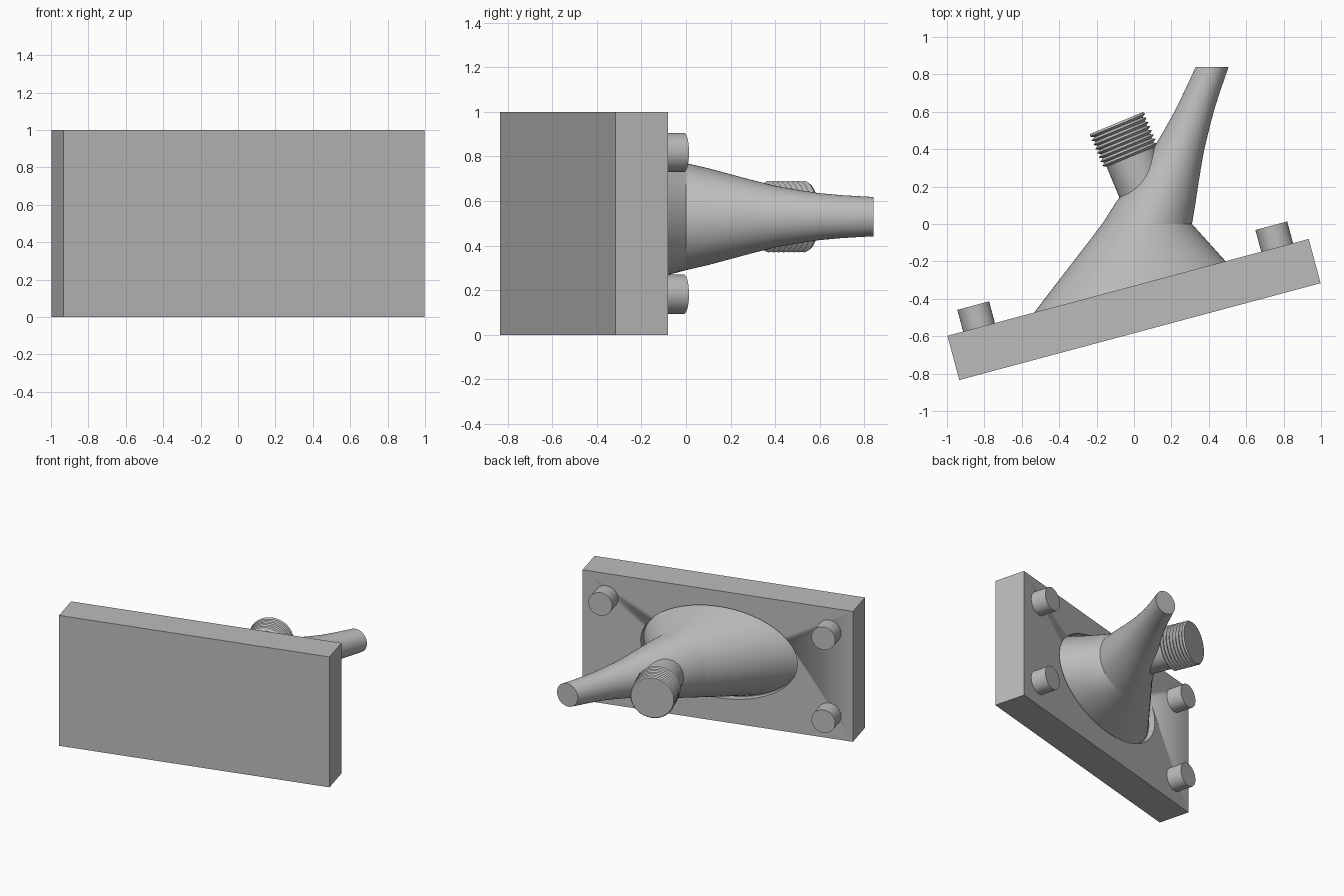
import bpy, bmesh, math
from mathutils import Vector

default = bpy.data.objects.get("Cube")
if default:
    bpy.data.objects.remove(default, do_unlink=True)

grey = bpy.data.materials.new("plain_grey")
grey.use_nodes = True
colour = (0.5, 0.5, 0.5, 1)
grey.diffuse_color = colour
grey.node_tree.nodes["Principled BSDF"].inputs["Base Color"].default_value = colour

SIDES = 64
X, Y, Z = Vector((1, 0, 0)), Vector((0, 1, 0)), Vector((0, 0, 1))
AXIS_Z = 0.53                      # height of the body centreline
TILT = math.radians(15)
U = Vector((math.cos(TILT), math.sin(TILT), 0))    # along the plate
N = Vector((-math.sin(TILT), math.cos(TILT), 0))   # out of the plate's back
LENGTH, THICK, POCKET = 2.0, 0.245, 0.05
CENTRE = Vector((0, -0.457, 0.5))
BACK = CENTRE + N * THICK / 2


def ring(centre, u, v, a, b, sides=SIDES):
    """Ellipse of points around a centre."""
    steps = [2 * math.pi * i / sides for i in range(sides)]
    return [centre + u * a * math.cos(t) + v * b * math.sin(t) for t in steps]


def loft(name, rings):
    """Skin a row of rings and cap both ends."""
    bm = bmesh.new()
    rows = [[bm.verts.new(p) for p in r] for r in rings]
    for low, high in zip(rows, rows[1:]):
        for i in range(len(low)):
            j = (i + 1) % len(low)
            bm.faces.new((low[i], low[j], high[j], high[i]))
    bm.faces.new(rows[0])
    bm.faces.new(rows[-1])
    bmesh.ops.recalc_face_normals(bm, faces=bm.faces)
    mesh = bpy.data.meshes.new(name)
    bm.to_mesh(mesh)
    bm.free()
    mesh.materials.append(grey)
    obj = bpy.data.objects.new(name, mesh)
    bpy.context.collection.objects.link(obj)
    bpy.ops.object.select_all(action='DESELECT')
    obj.select_set(True)
    bpy.context.view_layer.objects.active = obj
    bpy.ops.object.shade_smooth_by_angle(angle=math.radians(30))
    return obj


def revolve(name, start, axis, profile):
    """Round part from (distance, radius) pairs along a level axis."""
    side = axis.cross(Z)
    return loft(name, [ring(start + axis * d, side, Z, r, r) for d, r in profile])


# Pocket cutter for the oval seat in the plate
seat = Vector((BACK.x, BACK.y, AXIS_Z)) - U * 0.01
floor = seat - N * POCKET
cutter = loft("pocket_cutter", [ring(c, U, Z, 0.58, 0.35) for c in (floor, seat + N * 0.1)])
cutter.hide_render = True

# Tilted mounting plate
half = U * LENGTH / 2
rim = [(-1, -1), (1, -1), (1, 1), (-1, 1)]
plate = loft("mounting_plate", [[CENTRE + N * s * THICK / 2 + half * a + Z * b / 2
                                 for a, b in rim] for s in (-1, 1)])
cut = plate.modifiers.new("pocket", 'BOOLEAN')
cut.operation = 'DIFFERENCE'
cut.object = cutter
cut.solver = 'EXACT'
bpy.ops.object.modifier_apply(modifier=cut.name)
bpy.data.objects.remove(cutter, do_unlink=True)

# Four corner pegs
for side, a in (("right", -1), ("left", 1)):
    for level, b in (("lower", -1), ("upper", 1)):
        base = BACK + U * a * 0.825 + Z * b * 0.318
        revolve(f"{level}_{side}_peg", base, N, [(-0.02, 0.088), (0.12, 0.088)])

# Flared body from the oval seat to the round neck
neck = Vector((0.07, 0, AXIS_Z))
base_ring = ring(floor, U, Z, 0.575, 0.345)
neck_ring = ring(neck, X, Z, 0.24, 0.24)
loft("flared_body", [[p.lerp(q, k / 6) for p, q in zip(base_ring, neck_ring)]
                     for k in range(7)])

# Bent tapering nozzle: (y, centre x, radius)
path = [(0, 0.07, 0.24), (0.1, 0.11, 0.217), (0.2, 0.152, 0.19), (0.3, 0.195, 0.163),
        (0.4, 0.238, 0.138), (0.5, 0.28, 0.12), (0.6, 0.321, 0.105),
        (0.7, 0.361, 0.096), (0.84, 0.418, 0.088)]
loft("nozzle", [ring(Vector((x, y, AXIS_Z)), X, Z, r, r) for y, x, r in path])

# Side port with threaded end
port_axis = Vector((-0.383, 0.924, 0)).normalized()
port_end = Vector((-0.093, 0.54, AXIS_Z))
revolve("port_shank", port_end - port_axis * 0.46, port_axis, [(0, 0.139), (0.3, 0.139)])
RIDGES, RUN = 8, 0.195
pitch = RUN / RIDGES
profile = [(0, 0.139)]
for k in range(RIDGES):
    profile += [((k + 0.5) * pitch, 0.16), ((k + 1) * pitch, 0.14)]
profile[-1] = (RUN, 0.152)
revolve("port_thread", port_end - port_axis * RUN, port_axis, profile)
